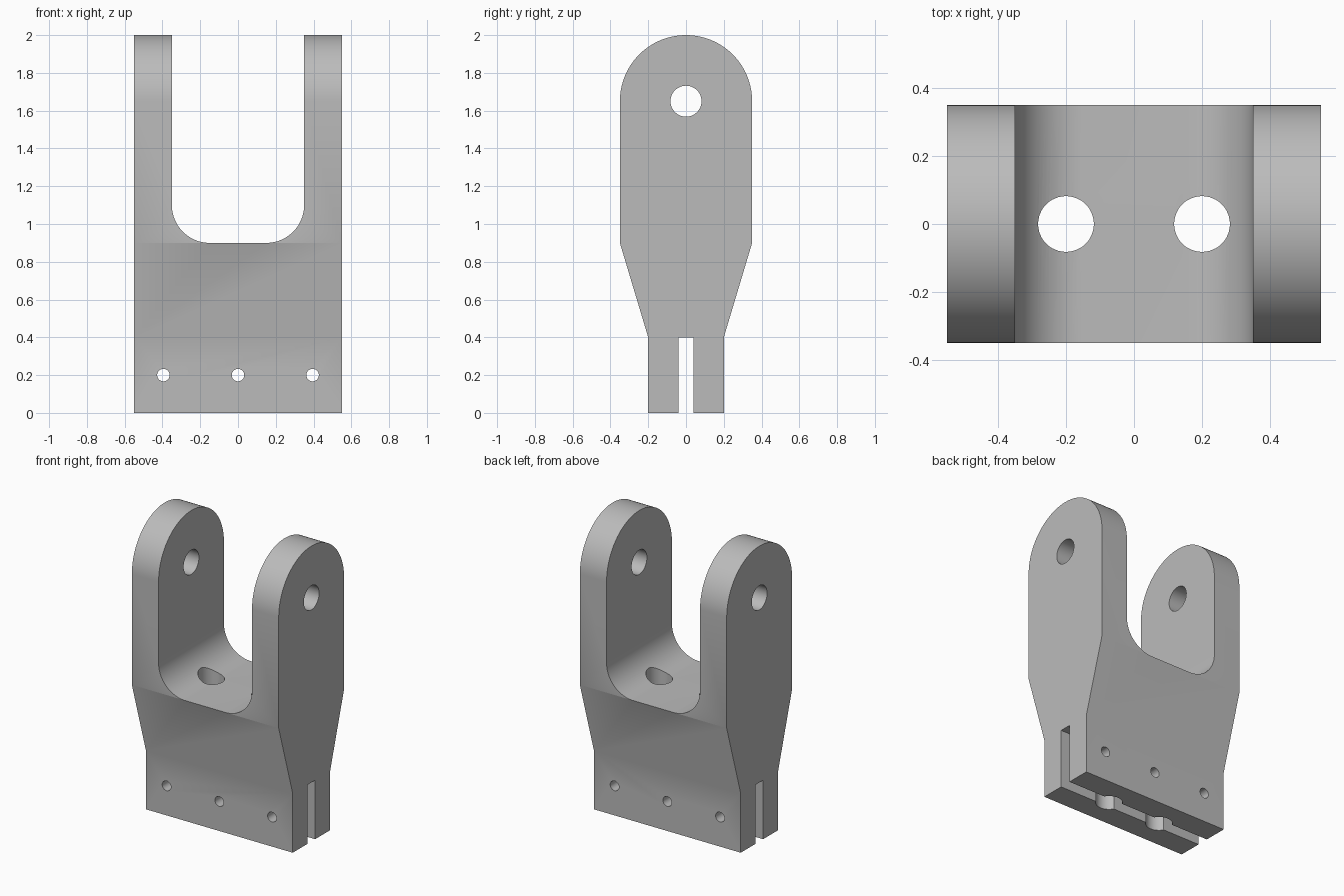
import bpy, bmesh
from math import sin, cos, pi, radians
from mathutils import Vector

cube = bpy.data.objects.get("Cube")
if cube:
    bpy.data.objects.remove(cube, do_unlink=True)

grey = bpy.data.materials.new("plain grey")
grey.use_nodes = True
colour = (0.5, 0.5, 0.5, 1)
grey.diffuse_color = colour
grey.node_tree.nodes["Principled BSDF"].inputs["Base Color"].default_value = colour


def arc(cu, cv, r, start, end, steps):
    """Points on an arc, angles in degrees."""
    angles = [radians(start + (end - start) * i / steps) for i in range(steps + 1)]
    return [(cu + r * cos(a), cv + r * sin(a)) for a in angles]


def prism(name, outline, axis, low, high):
    """Extrude a 2D outline along x, y or z."""
    place = {"x": lambda u, v, d: (d, u, v),
             "y": lambda u, v, d: (u, d, v),
             "z": lambda u, v, d: (u, v, d)}[axis]
    bm = bmesh.new()
    face = bm.faces.new([bm.verts.new(place(u, v, low)) for u, v in outline])
    result = bmesh.ops.extrude_face_region(bm, geom=[face])
    moved = [g for g in result["geom"] if isinstance(g, bmesh.types.BMVert)]
    bmesh.ops.translate(bm, verts=moved, vec=Vector(place(0, 0, high - low)))
    bmesh.ops.recalc_face_normals(bm, faces=bm.faces)
    mesh = bpy.data.meshes.new(name)
    bm.to_mesh(mesh)
    bm.free()
    mesh.materials.append(grey)
    obj = bpy.data.objects.new(name, mesh)
    bpy.context.collection.objects.link(obj)
    return obj


def hole(name, u, v, r, axis, low, high):
    return prism(name, arc(u, v, r, 0, 360, 48)[:-1], axis, low, high)


# Clevis body: side outline with rounded top and tapered waist
outline = [(-0.2, 0), (0.2, 0), (0.2, 0.4), (0.35, 0.9)]
outline += arc(0, 1.65, 0.35, 0, 180, 64) + [(-0.35, 0.9), (-0.2, 0.4)]
body = prism("clevis_body", outline, "x", -0.55, 0.55)

# Fork gap with filleted floor, and the blade slot below
gap = [(0.35, 2.2), (-0.35, 2.2)]
gap += arc(-0.15, 1.1, 0.2, 180, 270, 24) + arc(0.15, 1.1, 0.2, 270, 360, 24)
slot = [(-0.04, -0.1), (0.04, -0.1), (0.04, 0.4), (-0.04, 0.4)]
cutters = [prism("fork_gap", gap, "y", -1, 1),
           prism("blade_slot", slot, "x", -1, 1),
           hole("pivot_hole", 0, 1.65, 0.082, "x", -1, 1)]

# Vertical bolt holes and small cross pin holes
cutters += [hole("bolt_hole", x, 0, 0.082, "z", -0.1, 1.3) for x in (-0.2, 0.2)]
cutters += [hole("pin_hole", x, 0.2, 0.033, "y", -1, 1) for x in (-0.395, 0, 0.395)]

for cutter in cutters:
    cutter.hide_render = True
    cut = body.modifiers.new(cutter.name, "BOOLEAN")
    cut.operation = "DIFFERENCE"
    cut.solver = "EXACT"
    cut.object = cutter

# Apply the cuts and drop the cutters
bpy.context.view_layer.update()
depsgraph = bpy.context.evaluated_depsgraph_get()
body.data = bpy.data.meshes.new_from_object(body.evaluated_get(depsgraph))
body.data.name = "clevis_body"
body.modifiers.clear()
for cutter in cutters:
    bpy.data.objects.remove(cutter, do_unlink=True)

bpy.ops.object.select_all(action="DESELECT")
body.select_set(True)
bpy.context.view_layer.objects.active = body
bpy.ops.object.shade_smooth_by_angle(angle=radians(30))
